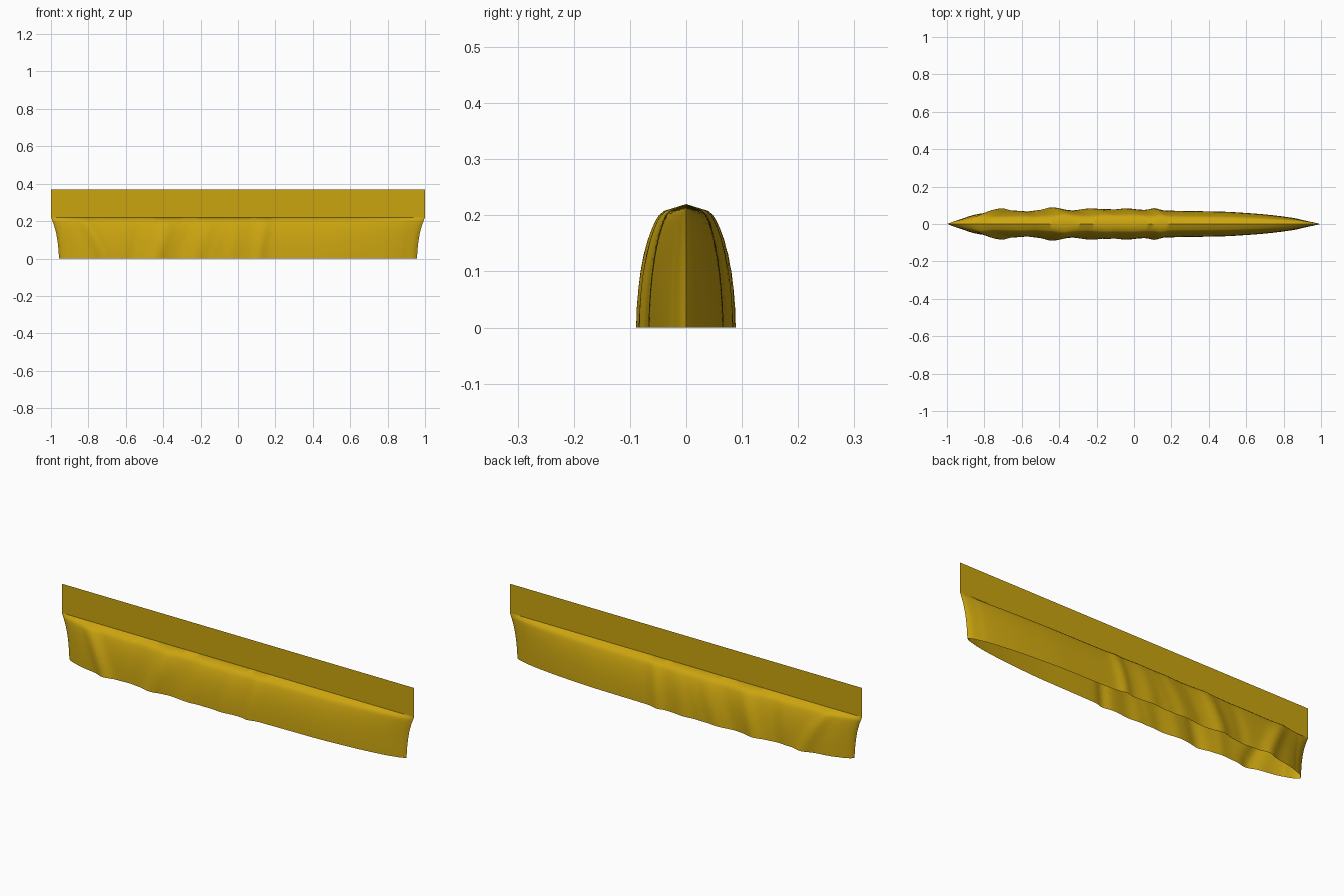
import bpy, bmesh, math

cube = bpy.data.objects.get("Cube")
if cube:
    bpy.data.objects.remove(cube, do_unlink=True)

gold = bpy.data.materials.new("golden yellow")
gold.use_nodes = True
colour = (0.60, 0.375, 0.005, 1)
gold.diffuse_color = colour
gold.node_tree.nodes["Principled BSDF"].inputs["Base Color"].default_value = colour

RIDGE, TOP = 0.22, 0.37

# Half width of the hem along the length, without folds
HEM = [(-0.957, 0), (-0.945, 0.018), (-0.9, 0.04), (-0.8, 0.061), (-0.65, 0.071),
       (-0.4, 0.075), (0, 0.077), (0.2, 0.071), (0.5, 0.066), (0.7, 0.052),
       (0.85, 0.034), (0.93, 0.017), (0.957, 0)]
# Height, share of the hem width, end position
SECTION = [(0, 1, 0.957), (0.035, 0.985, 0.959), (0.07, 0.95, 0.962), (0.1, 0.905, 0.966),
           (0.13, 0.84, 0.971), (0.155, 0.765, 0.977), (0.175, 0.685, 0.983),
           (0.19, 0.61, 0.988), (0.2, 0.54, 0.992), (0.208, 0.43, 0.995), (RIDGE, 0, 1)]
# Folds: hem position, slant with height, depth, spread
FOLDS = [(-0.71, -0.4, 0.017, 0.04), (-0.57, 0.3, -0.005, 0.035), (-0.44, 0.4, 0.015, 0.045),
         (-0.33, 0.45, -0.003, 0.025), (-0.23, 0.45, 0.008, 0.05), (-0.14, 0.4, 0.003, 0.025),
         (-0.04, 0.2, 0.007, 0.05), (0.11, 0.15, 0.011, 0.03)]


def hem_width(x):
    for (x0, w0), (x1, w1) in zip(HEM, HEM[1:]):
        if x <= x1:
            return w0 + (w1 - w0) * (x - x0) / (x1 - x0)
    return 0


def smooth_width(x):
    # Average over a window that closes towards the tips
    r = min(0.06, 0.957 - abs(x))
    return sum(hem_width(x + r * k / 4) for k in range(-4, 5)) / 9


def half_width(x, z):
    folds = sum(a * math.exp(-((x - c - s * z) / d) ** 2) for c, s, a, d in FOLDS)
    return max(0, smooth_width(x) + folds) if abs(x) < 0.956 else 0


def finish(name, bm):
    mesh = bpy.data.meshes.new(name)
    bm.to_mesh(mesh)
    bm.free()
    mesh.materials.append(gold)
    obj = bpy.data.objects.new(name, mesh)
    bpy.context.collection.objects.link(obj)
    return obj


# Draped skirt, open underneath, with both sides meeting at the ridge
bm = bmesh.new()
STEPS = 160
profile = [(z, t, e, -1) for z, t, e in SECTION] + [(z, t, e, 1) for z, t, e in SECTION[-2::-1]]
columns = []
for i in range(STEPS + 1):
    u = math.sin((i / STEPS - 0.5) * math.pi) * 0.5 + (i / STEPS - 0.5)
    columns.append([bm.verts.new((u * e, side * t * half_width(u * 0.957, z), z))
                    for z, t, e, side in profile])
for a, b in zip(columns, columns[1:]):
    for j in range(len(profile) - 1):
        bm.faces.new((a[j], b[j], b[j + 1], a[j + 1]))
bmesh.ops.remove_doubles(bm, verts=bm.verts, dist=0.00001)
skirt = finish("draped_skirt", bm)
bpy.ops.object.select_all(action="DESELECT")
skirt.select_set(True)
bpy.context.view_layer.objects.active = skirt
bpy.ops.object.shade_smooth_by_angle(angle=math.radians(40))

# Thin upright sheet above the ridge
bm = bmesh.new()
bm.faces.new([bm.verts.new(p) for p in ((-1, 0, RIDGE), (1, 0, RIDGE), (1, 0, TOP), (-1, 0, TOP))])
finish("upright_sheet", bm)
